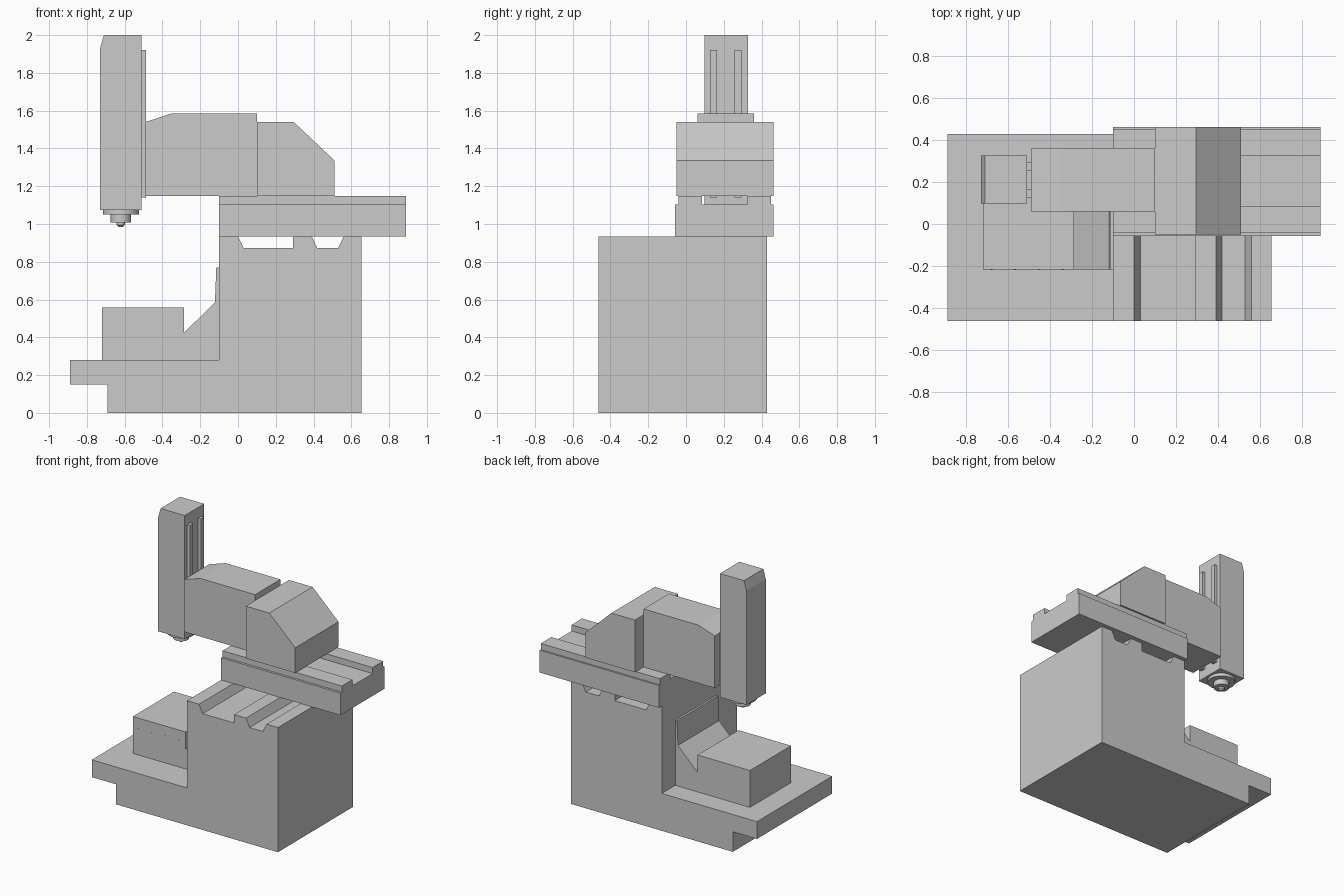
import bpy, bmesh, math
from mathutils import Matrix

if "Cube" in bpy.data.objects:
    bpy.data.objects.remove(bpy.data.objects["Cube"])


def make(name, bm):
    bmesh.ops.recalc_face_normals(bm, faces=bm.faces)
    mesh = bpy.data.meshes.new(name)
    bm.to_mesh(mesh)
    bm.free()
    ob = bpy.data.objects.new(name, mesh)
    bpy.context.collection.objects.link(ob)
    return ob


def extrude(name, pts, lo, hi, axis="y"):
    """Extrude an (x, z) profile along y, or a (y, z) profile along x."""
    bm = bmesh.new()
    place = (lambda a, b, d: (a, d, b)) if axis == "y" else (lambda a, b, d: (d, a, b))
    face = bm.faces.new([bm.verts.new(place(a, b, lo)) for a, b in pts])
    new = bmesh.ops.extrude_face_region(bm, geom=[face])["geom"]
    shift = (0, hi - lo, 0) if axis == "y" else (hi - lo, 0, 0)
    bmesh.ops.translate(bm, vec=shift, verts=[v for v in new if isinstance(v, bmesh.types.BMVert)])
    return make(name, bm)


def box(name, x0, x1, y0, y1, z0, z1):
    return extrude(name, [(x0, z0), (x1, z0), (x1, z1), (x0, z1)], y0, y1)


def lathe(name, profile, x, y, steps=32):
    """Revolve an (r, z) profile about a vertical axis."""
    bm = bmesh.new()
    vs = [bm.verts.new((r, 0, z)) for r, z in profile]
    es = [bm.edges.new(p) for p in zip(vs, vs[1:])]
    bmesh.ops.spin(bm, geom=vs + es, cent=(0, 0, 0), axis=(0, 0, 1),
                   angle=math.tau, steps=steps)
    bmesh.ops.remove_doubles(bm, verts=bm.verts, dist=1e-5)
    bmesh.ops.translate(bm, vec=(x, y, 0), verts=bm.verts)
    ob = make(name, bm)
    bpy.context.view_layer.objects.active = ob
    ob.select_set(True)
    bpy.ops.object.shade_smooth_by_angle(angle=math.radians(35))
    ob.select_set(False)
    return ob


# Base casting: front shelf, column and grooved top
extrude("base_column", [
    (-.69, 0), (.655, 0), (.655, .935), (.56, .935), (.53, .872), (.42, .872),
    (.39, .935), (.29, .935), (.29, .872), (.03, .872), (0, .935), (-.1, .935),
    (-.1, .28), (-.89, .28), (-.89, .15), (-.69, .15)], -.462, .43)

# Work table with chip chute and splash plate
extrude("work_table", [
    (-.72, .28), (-.1, .28), (-.1, .77), (-.115, .77), (-.122, .585),
    (-.285, .425), (-.285, .557), (-.72, .557)], -.217, .27)

# Small screws on the table front
for i in range(4):
    bm = bmesh.new()
    bmesh.ops.create_cone(bm, cap_ends=True, segments=10, radius1=.005, radius2=.005, depth=.004,
                          matrix=Matrix.Translation((-.68 + i * .113, -.217, .48))
                          @ Matrix.Rotation(math.pi / 2, 4, "X"))
    make(f"table_screw_{i + 1}", bm)

# Cross slide with two raised guide rails
extrude("cross_slide", [
    (-.057, .935), (.463, .935), (.463, 1.102), (.45, 1.102), (.45, 1.148),
    (.325, 1.148), (.325, 1.102), (.085, 1.102), (.085, 1.148), (-.04, 1.148),
    (-.04, 1.102), (-.057, 1.102)], -.1, .89, axis="x")

# Sliding saddle housing and the arm it carries
extrude("saddle_housing", [(.1, 1.148), (.51, 1.148), (.51, 1.337), (.295, 1.54), (.1, 1.54)],
        -.05, .463)
extrude("arm", [(-.49, 1.148), (.1, 1.148), (.1, 1.584), (-.355, 1.584), (-.49, 1.54)], .06, .36)

# Vertical spindle head and its rails
extrude("spindle_head", [(-.73, 1.073), (-.51, 1.073), (-.51, 2), (-.71, 2), (-.73, 1.93)],
        .097, .327)
for side, y in (("front", .145), ("back", .275)):
    box(f"head_rail_{side}", -.51, -.488, y - .019, y + .019, 1.14, 1.92)

# Spindle nose and tool tip
lathe("spindle_nose", [
    (0, 1.075), (.096, 1.075), (.096, 1.05), (.054, 1.05), (.054, 1.008),
    (.022, 1.008), (.022, .995), (.012, .985), (0, .985)], -.62, .212)
